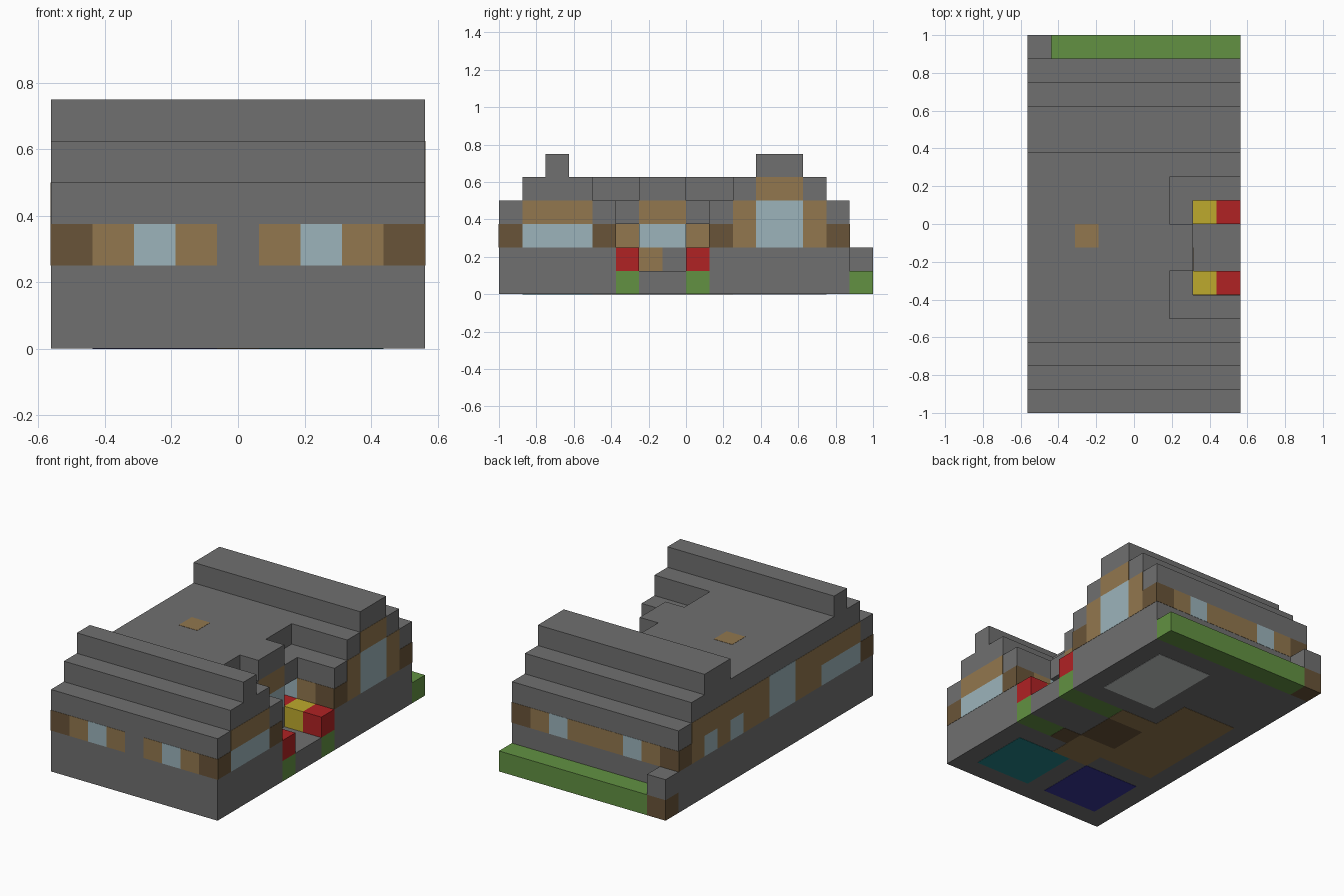
import bpy
import bmesh

cube = bpy.data.objects.get("Cube")
if cube:
    bpy.data.objects.remove(cube, do_unlink=True)

CELL = 0.125          # the house sits on a 9 x 16 x 6 grid of cells
THIN = 0.012          # half thickness of a wall panel, in cells


def to_linear(c):
    c /= 255
    return c / 12.92 if c <= 0.04045 else ((c + 0.055) / 1.055) ** 2.4


def make_material(name, *rgb):
    colour = [to_linear(c) for c in rgb] + [1]
    mat = bpy.data.materials.new(name)
    mat.use_nodes = True
    mat.diffuse_color = colour
    bsdf = mat.node_tree.nodes["Principled BSDF"]
    bsdf.inputs["Base Color"].default_value = colour
    bsdf.inputs["Roughness"].default_value = 0.9
    return mat


STONE = make_material("stone grey", 112, 112, 112)
PLANK = make_material("plank brown", 146, 119, 78)
LOG = make_material("log brown", 105, 84, 56)
GLASS = make_material("pale glass", 156, 180, 187)
GRASS = make_material("grass green", 98, 145, 66)
RED = make_material("flower red", 176, 34, 36)
YELLOW = make_material("flower yellow", 190, 170, 45)
TEAL = make_material("rug teal", 35, 132, 136)
NAVY = make_material("rug navy", 55, 52, 150)
PALE = make_material("pale floor", 200, 205, 203)


def place(cell):
    x, y, z = cell
    return ((x - 4.5) * CELL, (y - 8) * CELL, z * CELL)


def prism(name, mat, profile, x0, x1):
    """Extrude a (y, z) outline across x, in cells."""
    bm = bmesh.new()
    base = bm.faces.new([bm.verts.new(place((x0, y, z))) for y, z in profile])
    new = bmesh.ops.extrude_face_region(bm, geom=[base])["geom"]
    verts = [v for v in new if isinstance(v, bmesh.types.BMVert)]
    bmesh.ops.translate(bm, verts=verts, vec=((x1 - x0) * CELL, 0, 0))
    bmesh.ops.recalc_face_normals(bm, faces=bm.faces)
    mesh = bpy.data.meshes.new(name)
    bm.to_mesh(mesh)
    bm.free()
    mesh.materials.append(mat)
    obj = bpy.data.objects.new(name, mesh)
    bpy.context.collection.objects.link(obj)


def block(name, mat, x, y, z):
    prism(name, mat, [(y[0], z[0]), (y[1], z[0]), (y[1], z[1]), (y[0], z[1])], *x)


def panel(name, mat, axis, plane, u, v):
    """Thin plate lying on a wall; u and v span the two other axes in order."""
    spans = [u, v]
    spans.insert(axis, (plane - THIN, plane + THIN))
    block(name, mat, *spans)


def strip(name, axis, plane, start, z, runs):
    """Row of panels side by side along a wall; None leaves the stone bare."""
    for i, (mat, width) in enumerate(runs):
        if mat:
            panel(f"{name}_{i}", mat, axis, plane, (start, start + width), z)
        start += width


# Stepped stone wings and the hall between them
prism("front_wing", STONE, [(0, 0), (0, 4), (1, 4), (1, 5), (2, 5), (2, 6),
                            (3, 6), (3, 5), (4, 5), (4, 0)], 0, 9)
prism("back_wing", STONE, [(10, 0), (10, 5), (11, 5), (11, 6), (13, 6),
                           (13, 5), (14, 5), (14, 4), (15, 4), (15, 0)], 0, 9)
block("middle_hall", STONE, (0, 6), (4, 10), (0, 5))

# Porch: side walls, eaves, flower beds, mirrored about the middle
for side, wall, bed, face in (("front", 4, 5, 5), ("back", 9, 8, 9)):
    block(f"porch_wall_{side}", STONE, (6, 9), (wall, wall + 1), (0, 4))
    block(f"porch_eave_{side}", STONE, (6, 7), (bed, bed + 1), (3, 4))
    block(f"flower_bed_{side}", GRASS, (6, 9), (bed, bed + 1), (0, 1))
    for x, mat in ((6, RED), (7, YELLOW), (8, RED)):
        block(f"flowers_{side}_{x}", mat, (x, x + 1), (bed, bed + 1), (1, 2))
    panel(f"porch_plank_{side}", PLANK, 0, 6, (bed, bed + 1), (2, 3))
    strip(f"porch_window_{side}", 1, face, 6, (2, 3),
          [(GLASS, 1), (PLANK, 1), (LOG, 1)])
    panel(f"porch_log_{side}", LOG, 0, 9, (wall, wall + 1), (2, 3))

# Bay with a door, window and roof above the porch floor
block("porch_floor", STONE, (6, 9), (6, 8), (0, 1))
for part, mat, z in (("base", STONE, 1), ("window", GLASS, 2),
                     ("lintel", PLANK, 3), ("roof", STONE, 4)):
    block(f"bay_{part}", mat, (6, 7), (6, 8), (z, z + 1))
panel("door", PLANK, 0, 7, (6, 7), (1, 2))

# Hedge and corner post behind the house
block("hedge", GRASS, (1, 9), (15, 16), (0, 1))
block("corner_post_log", LOG, (0, 1), (15, 16), (0, 1))
block("corner_post_top", STONE, (0, 1), (15, 16), (1, 2))

# Window rows on the front and back walls
window = [(PLANK, 1), (GLASS, 1), (PLANK, 1)]
strip("front_row", 1, 0, 0, (2, 3),
      [(LOG, 1)] + window + [(None, 1)] + window + [(LOG, 1)])
strip("back_row", 1, 15, 0, (2, 3),
      [(LOG, 1)] + window + [(PLANK, 1)] + window + [(LOG, 1)])

# Left wall: low window on the front wing, tall window on the back wing
strip("left_front_low", 0, 9, 0, (2, 3), [(LOG, 1), (GLASS, 3)])
strip("left_front_high", 0, 9, 1, (3, 4), [(PLANK, 3)])
strip("left_back_tall", 0, 9, 10, (2, 4), [(PLANK, 1), (GLASS, 2), (PLANK, 1)])
strip("left_back_log", 0, 9, 14, (2, 3), [(LOG, 1)])
strip("left_back_lintel", 0, 9, 11, (4, 5), [(PLANK, 2)])

# Right wall: plank band with one wide, one tall and two small windows
strip("right_low", 0, 0, 0, (2, 3),
      [(LOG, 1), (GLASS, 3), (PLANK, 2), (GLASS, 2), (PLANK, 2), (GLASS, 1),
       (PLANK, 1), (GLASS, 1), (PLANK, 1), (LOG, 1)])
strip("right_high", 0, 0, 1, (3, 4), [(PLANK, 5), (GLASS, 2), (PLANK, 6)])

# Roof hatch and the floors seen from underneath
panel("roof_hatch", PLANK, 2, 5, (2, 3), (7, 8))
panel("floor_teal", TEAL, 2, 0, (5, 8), (1, 4))
panel("floor_navy", NAVY, 2, 0, (1, 4), (1, 4))
panel("floor_pale", PALE, 2, 0, (5, 8), (10, 14))
panel("floor_hall", PLANK, 2, 0, (1, 4), (5, 11))
panel("floor_entry_front", PLANK, 2, 0, (4, 6), (4, 6))
panel("floor_entry_log", LOG, 2, 0, (4, 6), (6, 8))
panel("floor_entry_back", PLANK, 2, 0, (4, 6), (8, 9))
panel("floor_bed_log", LOG, 2, 0, (6, 7), (5, 6))
